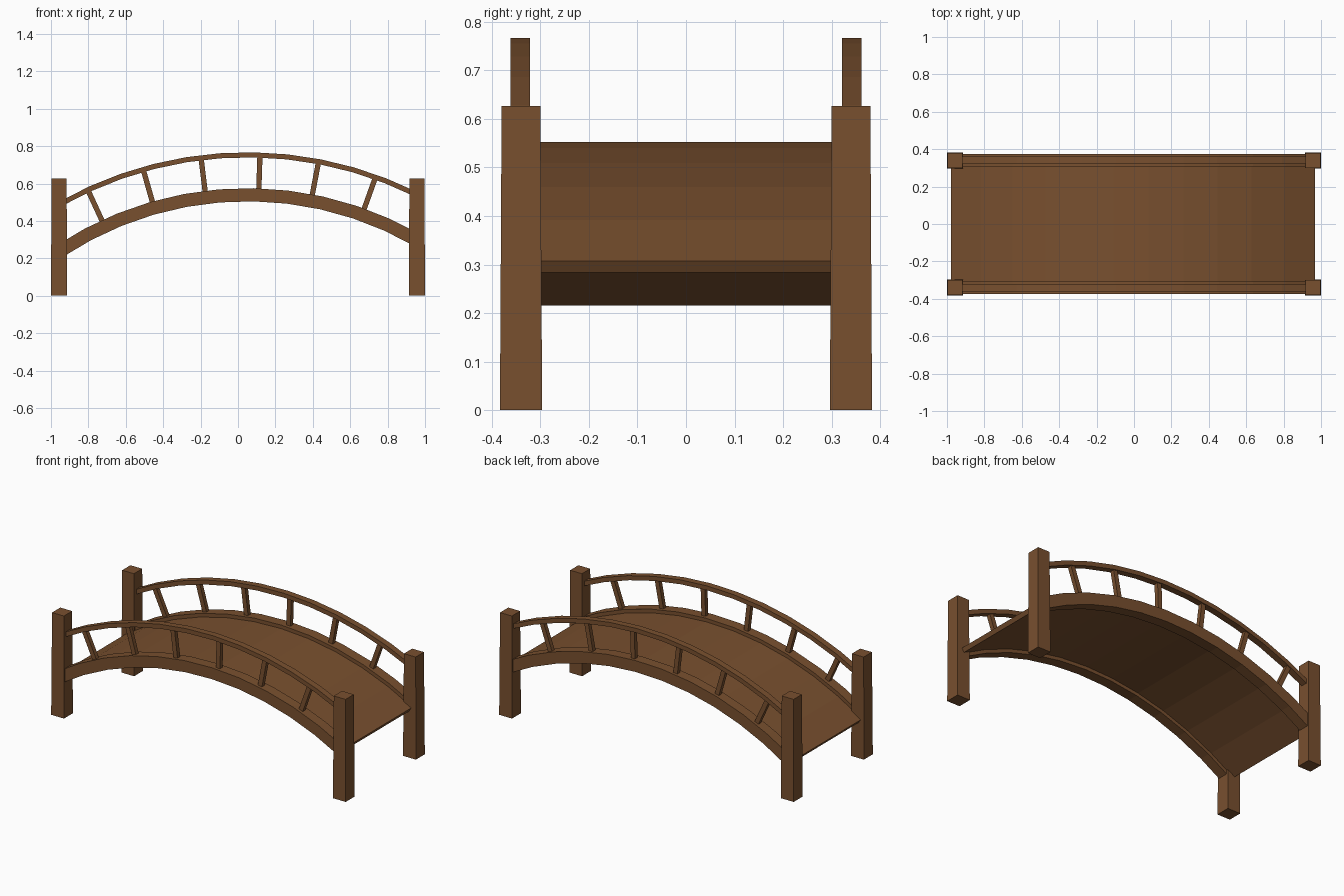
import bpy, bmesh, math

if "Cube" in bpy.data.objects:
    bpy.data.objects.remove(bpy.data.objects["Cube"])

wood = bpy.data.materials.new("brown wood")
wood.diffuse_color = (0.19, 0.08, 0.028, 1)
wood.use_nodes = True
wood.node_tree.nodes["Principled BSDF"].inputs["Base Color"].default_value = wood.diffuse_color

CX, CZ = 0.05, -1.28   # shared centre of all the arcs


def finish(name, bm):
    bmesh.ops.recalc_face_normals(bm, faces=bm.faces)
    me = bpy.data.meshes.new(name)
    bm.to_mesh(me)
    bm.free()
    me.materials.append(wood)
    ob = bpy.data.objects.new(name, me)
    bpy.context.collection.objects.link(ob)
    return ob


def arc_bar(name, r0, r1, y0, y1, x0, x1, n=11):
    """Rectangular section swept along an arc in the xz plane."""
    rm = (r0 + r1) / 2
    a0, a1 = math.asin((x0 - CX) / rm), math.asin((x1 - CX) / rm)
    bm = bmesh.new()
    rings = []
    for i in range(n + 1):
        a = a0 + (a1 - a0) * i / n
        rings.append([bm.verts.new((CX + r * math.sin(a), y, CZ + r * math.cos(a)))
                      for r, y in ((r0, y0), (r1, y0), (r1, y1), (r0, y1))])
    for p, q in zip(rings, rings[1:]):
        for k in range(4):
            bm.faces.new((p[k], p[(k + 1) % 4], q[(k + 1) % 4], q[k]))
    bm.faces.new(rings[0])
    bm.faces.new(rings[-1])
    return finish(name, bm)


def post(name, x, y):
    """Slightly tapered square post."""
    bm = bmesh.new()
    bmesh.ops.create_cube(bm, size=1)
    for v in bm.verts:
        top = v.co.z > 0
        w = 0.08 if top else 0.087
        v.co = (x + v.co.x * w, y + v.co.y * w, 0.627 if top else 0)
    return finish(name, bm)


def baluster(name, deg, y):
    """Thin radial bar between beam and handrail."""
    a = math.radians(deg)
    bm = bmesh.new()
    bmesh.ops.create_cube(bm, size=1)
    for v in bm.verts:
        t = v.co.x * 0.028
        r = 2.03 if v.co.z > 0 else 1.84
        v.co = (CX + r * math.sin(a) + t * math.cos(a), y + v.co.y * 0.026,
                CZ + r * math.cos(a) - t * math.sin(a))
    return finish(name, bm)


# curved deck
arc_bar("deck", 1.806, 1.833, -0.32, 0.32, -0.97, 0.96)

for s, side in ((-1, "front"), (1, "back")):
    # side beam and handrail
    arc_bar(side + "_beam", 1.785, 1.855, s * 0.308, s * 0.373, -0.96, 0.96)
    arc_bar(side + "_handrail", 2.020, 2.047, s * 0.322, s * 0.362, -0.95, 0.95)
    # balusters
    for i in range(6):
        baluster(f"{side}_baluster_{i + 1}", -24.8 + 8.9 * i, s * 0.342)
    # end posts
    for x, end in ((-0.9565, "left"), (0.9565, "right")):
        post(f"{side}_{end}_post", x, s * 0.34)
